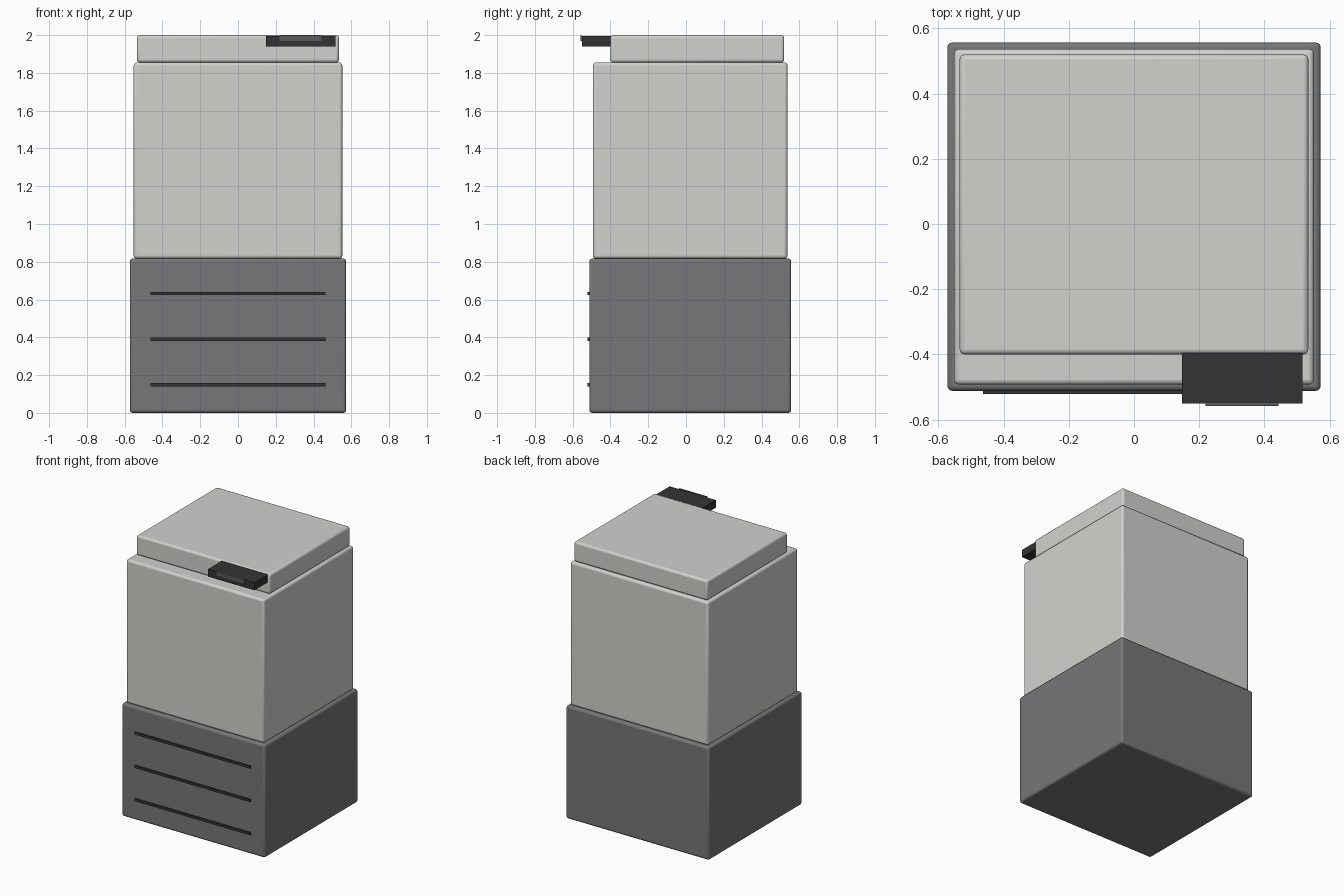
import bpy

if "Cube" in bpy.data.objects:
    bpy.data.objects.remove(bpy.data.objects["Cube"])


def material(name, rgb):
    m = bpy.data.materials.new(name)
    m.diffuse_color = (*rgb, 1.0)
    m.use_nodes = True
    m.node_tree.nodes["Principled BSDF"].inputs["Base Color"].default_value = m.diffuse_color
    return m


LIGHT = material("light_grey", (0.64, 0.64, 0.615))
MID = material("mid_grey", (0.185, 0.185, 0.192))
DARK = material("charcoal", (0.034, 0.034, 0.035))
SCREEN = material("display_grey", (0.105, 0.105, 0.108))


def box(name, x, y, z, mat, bevel=0.0):
    """Box from min/max ranges, optionally with rounded edges."""
    ranges = (x, y, z)
    bpy.ops.mesh.primitive_cube_add(size=1, location=[(a + b) / 2 for a, b in ranges])
    ob = bpy.context.object
    ob.name = name
    ob.scale = [b - a for a, b in ranges]
    bpy.ops.object.transform_apply(location=False, rotation=False, scale=True)
    ob.data.materials.append(mat)
    if bevel:
        mod = ob.modifiers.new("rounded_edges", 'BEVEL')
        mod.width = bevel
        mod.segments = 3
        bpy.ops.object.shade_smooth_by_angle()
    return ob


# Stacked cabinet: plinth, main body, lid
box("base_cabinet", (-0.573, 0.573), (-0.512, 0.557), (0.0, 0.817), MID, 0.015)
box("upper_body", (-0.552, 0.552), (-0.493, 0.537), (0.817, 1.855), LIGHT, 0.015)
box("lid", (-0.535, 0.535), (-0.4, 0.52), (1.855, 2.0), LIGHT, 0.015)

# Vent slats across the front of the base
for i, z in enumerate((0.15, 0.39, 0.632)):
    box(f"vent_slat_{i + 1}", (-0.464, 0.462), (-0.522, -0.505), (z - 0.009, z + 0.009), DARK)

# Control panel projecting from the lid, with a display on its front
box("control_panel", (0.147, 0.517), (-0.551, -0.39), (1.94, 1.995), DARK)
box("display", (0.22, 0.443), (-0.558, -0.55), (1.969, 1.999), SCREEN)
